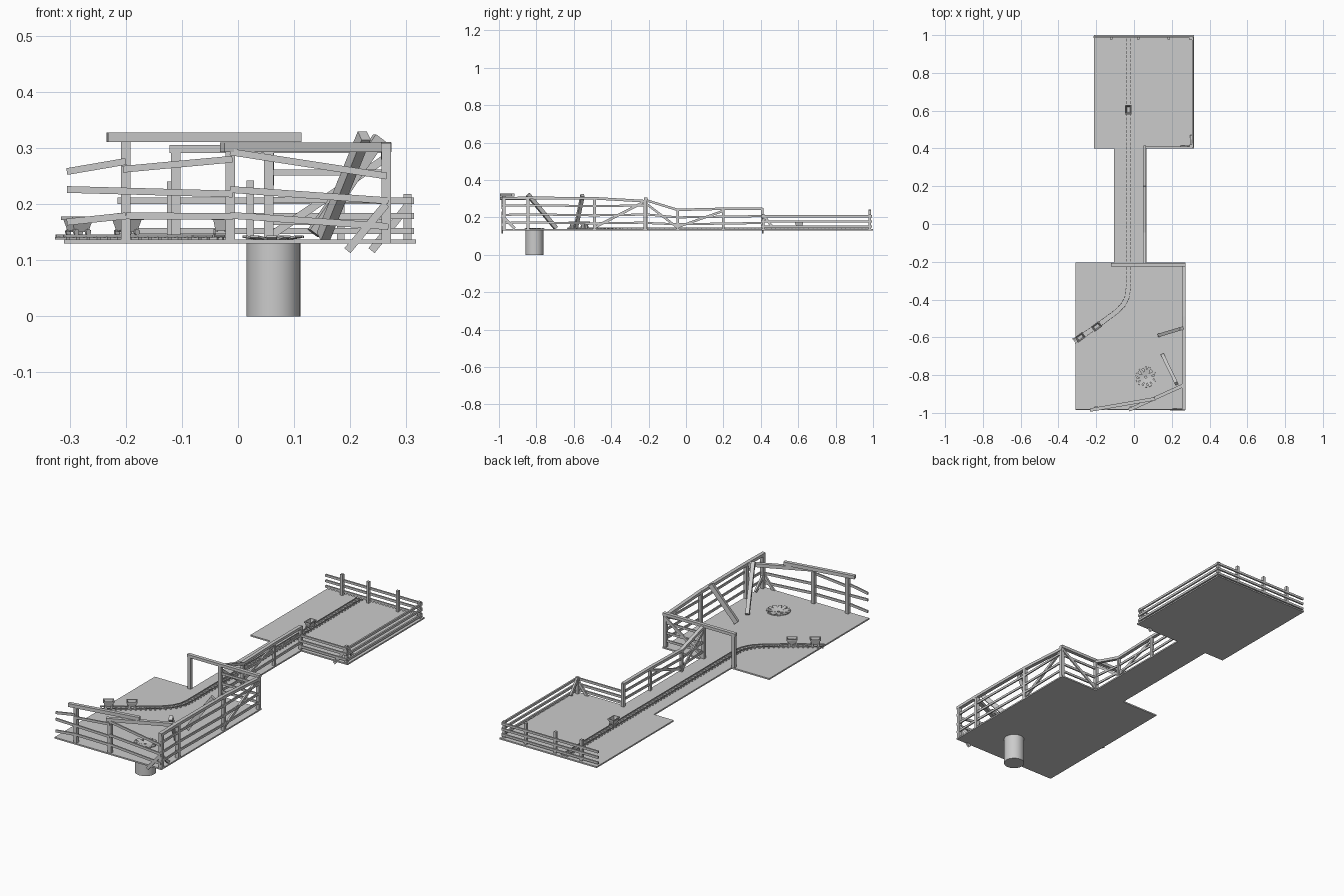
import bpy, bmesh, math, random
from mathutils import Vector, Matrix

if "Cube" in bpy.data.objects:
    bpy.data.objects.remove(bpy.data.objects["Cube"])

random.seed(4)
FLOOR = 0.137


def finish(name, bm):
    bmesh.ops.recalc_face_normals(bm, faces=bm.faces[:])
    me = bpy.data.meshes.new(name)
    bm.to_mesh(me)
    bm.free()
    ob = bpy.data.objects.new(name, me)
    bpy.context.collection.objects.link(ob)
    return ob


def add_beam(bm, a, b, w, h):
    """Box running from a to b, w wide sideways and h deep."""
    a, b = Vector(a), Vector(b)
    d = (b - a).normalized()
    up = Vector((0, 1, 0)) if abs(d.z) > 0.99 else Vector((0, 0, 1))
    side = up.cross(d).normalized()
    up = d.cross(side)
    rot = Matrix((d, side, up)).transposed().to_4x4()
    size = Matrix.Diagonal(((b - a).length, w, h, 1))
    bmesh.ops.create_cube(bm, size=1, matrix=Matrix.Translation((a + b) / 2) @ rot @ size)


def beams(name, pairs, w, h):
    bm = bmesh.new()
    for a, b in pairs:
        add_beam(bm, a, b, w, h)
    return finish(name, bm)


def posts(name, spots, w=0.017):
    beams(name, [((x, y, 0.132), (x, y, z)) for x, y, z in spots], w, w)


def chain(pts):
    return list(zip(pts[:-1], pts[1:]))


# Floor: two platforms joined by a walkway, with a hole over the shaft
outline = [(-0.31, -0.985), (0.272, -0.985), (0.272, -0.205), (0.065, -0.205), (0.065, 0.4),
           (0.317, 0.4), (0.317, 1.0), (-0.213, 1.0), (-0.213, 0.4), (-0.105, 0.4),
           (-0.105, -0.205), (-0.31, -0.205)]
bm = bmesh.new()
face = bm.faces.new([bm.verts.new((x, y, 0.13)) for x, y in outline])
ext = bmesh.ops.extrude_face_region(bm, geom=[face])
bmesh.ops.translate(bm, vec=(0, 0, FLOOR - 0.13),
                    verts=[v for v in ext["geom"] if isinstance(v, bmesh.types.BMVert)])
floor = finish("floor", bm)

HX, HY, HR = 0.063, -0.81, 0.048
bm = bmesh.new()
bmesh.ops.create_cone(bm, cap_ends=True, segments=24, radius1=HR - 0.001, radius2=HR - 0.001,
                      depth=0.1, matrix=Matrix.Translation((HX, HY, 0.135)))
cutter = finish("shaft_cutter", bm)
cutter.hide_render = True
cutter.hide_set(True)
mod = floor.modifiers.new("hole", 'BOOLEAN')
mod.operation = 'DIFFERENCE'
mod.object = cutter

# Shaft: open-topped tube below the front platform
bm = bmesh.new()
bmesh.ops.create_cone(bm, cap_ends=True, segments=24, radius1=HR, radius2=HR, depth=0.133,
                      matrix=Matrix.Translation((HX, HY, 0.0665)))
bmesh.ops.delete(bm, geom=[f for f in bm.faces if f.normal.z > 0.9], context='FACES')
shaft = finish("shaft", bm)
for p in shaft.data.polygons:
    p.use_smooth = len(p.vertices) == 4

# Broken boards fanned over the shaft
bm = bmesh.new()
N = 11
for i in range(N):
    a = 2 * math.pi * i / N + random.uniform(-0.1, 0.1)
    inner = random.uniform(0.004, 0.014)
    dx, dy = math.cos(a), math.sin(a)
    add_beam(bm, (HX + dx * inner, HY + dy * inner, 0.135),
             (HX + dx * 0.054, HY + dy * 0.054, 0.142), random.uniform(0.013, 0.021), 0.004)
finish("shaft_cover_boards", bm)

# Front fence: three posts, sagging rails, two loose top beams
FY = -0.982
posts("front_posts", [(-0.2, FY + 0.008, 0.312), (-0.014, FY + 0.008, 0.293), (0.264, FY + 0.008, 0.295)])
rows = [((-0.305, 0.258), (-0.2, 0.276)), ((-0.205, 0.262), (-0.01, 0.28)),
        ((-0.014, 0.293), (0.265, 0.25)), ((-0.305, 0.226), (-0.01, 0.218)),
        ((-0.014, 0.226), (0.268, 0.206)), ((-0.305, 0.168), (-0.2, 0.179)),
        ((-0.2, 0.179), (-0.01, 0.178)), ((-0.014, 0.18), (0.268, 0.16))]
beams("front_rails", [((x0, FY, z0), (x1, FY, z1)) for (x0, z0), (x1, z1) in rows], 0.007, 0.012)
beams("front_top_beams", [((-0.233, -0.985, 0.319), (0.112, -0.925, 0.319)),
                          ((-0.028, -0.985, 0.301), (0.27, -0.85, 0.301))], 0.018, 0.017)

# Right fence of the front platform
SX = 0.264
posts("right_posts", [(SX, -0.845, 0.3), (SX, -0.49, 0.295), (SX, -0.218, 0.285)])
beams("right_top_rail", chain([(SX, -0.985, 0.302), (SX, -0.845, 0.304), (SX, -0.49, 0.302),
                               (SX, -0.21, 0.286)]), 0.018, 0.014)
side = []
for z in (0.262, 0.213, 0.17):
    side += chain([(SX + 0.005, y, z + dz) for y, dz in
                   ((-0.985, 0), (-0.845, 0.003), (-0.49, -0.002), (-0.21, 0.002))])
beams("right_rails", side, 0.006, 0.011)
beams("corner_braces", [((SX, FY, 0.2), (0.195, FY, 0.117)),
                        ((SX - 0.002, -0.975, 0.2), (SX - 0.002, -0.915, 0.14)),
                        ((SX - 0.002, -0.495, 0.143), (SX - 0.002, -0.23, 0.28)),
                        ((0.305, 0.41, 0.2), (0.238, 0.41, 0.117)),
                        ((0.302, 0.415, 0.21), (0.302, 0.465, 0.145))], 0.009, 0.014)
beams("leaning_planks", [((0.225, -0.845, 0.322), (0.152, -0.695, 0.142)),
                         ((0.252, -0.553, 0.318), (0.135, -0.588, 0.148))], 0.018, 0.022)

# Gateway and short fence where the platform meets the walkway
GY = -0.215
posts("gate_posts", [(-0.111, GY, 0.293), (0.055, GY, 0.293)])
beams("gate_beam", [((-0.122, GY, 0.298), (0.272, GY, 0.298))], 0.018, 0.014)
beams("gate_fence_rails", [((0.055, GY, z), (0.27, GY, z)) for z in (0.256, 0.207, 0.168)], 0.007, 0.011)
beams("gate_fence_brace", [((0.06, GY + 0.004, 0.145), (0.26, GY + 0.004, 0.28))], 0.007, 0.014)

# Walkway fence
WX = 0.056
posts("walkway_posts", [(WX, -0.045, 0.238), (WX, 0.2, 0.245), (WX, 0.408, 0.25)], 0.014)
beams("walkway_top_rail", chain([(WX, -0.215, 0.292), (WX, -0.045, 0.24), (WX, 0.2, 0.246),
                                 (WX, 0.41, 0.246)]), 0.017, 0.013)
beams("walkway_rails", chain([(WX, -0.215, 0.216), (WX, -0.045, 0.2), (WX, 0.41, 0.207)])
      + chain([(WX, -0.215, 0.17), (WX, -0.045, 0.163), (WX, 0.41, 0.17)]), 0.006, 0.011)
beams("walkway_braces", [((WX - 0.002, -0.215, 0.275), (WX - 0.002, -0.045, 0.145)),
                         ((WX - 0.002, -0.04, 0.15), (WX - 0.002, 0.2, 0.235))], 0.007, 0.012)

# Back platform fence: three low rails round three sides
BX, BY = 0.31, 0.99
rails = []
for z in (0.206, 0.179, 0.152):
    rails += chain([(WX, 0.405, z), (BX, 0.405, z), (BX, BY, z), (-0.215, BY, z)])
beams("back_rails", rails, 0.008, 0.011)
posts("back_posts", [(-0.12, BY - 0.007, 0.24), (0.022, BY - 0.007, 0.242), (0.183, BY - 0.007, 0.24)], 0.013)
posts("back_corner_posts", [(0.302, 0.413, 0.218), (0.302, BY - 0.008, 0.218)], 0.014)

# Track: resample the path evenly, then lay ties and two rails
path = [Vector(p) for p in ((-0.03, 0.985), (-0.03, -0.34), (-0.036, -0.385), (-0.055, -0.425),
                            (-0.09, -0.462), (-0.2, -0.543), (-0.318, -0.622))]
bm = bmesh.new()
step, carry = 0.022, 0.0
for a, b in chain(path):
    d = (b - a).normalized()
    n = Vector((-d.y, d.x))
    t = carry
    while t < (b - a).length:
        p = a + d * t
        add_beam(bm, (*(p - n * 0.018), 0.139), (*(p + n * 0.018), 0.139), 0.007, 0.004)
        t += step
    carry = t - (b - a).length
    for s in (-0.012, 0.012):
        add_beam(bm, (*(a + n * s), 0.143), (*(b + n * s), 0.143), 0.003, 0.005)
finish("track", bm)


# Ore carts: tapered open tub, rim and four wheels
def cart(name, x, y, angle):
    m = Matrix.Translation((x, y, 0)) @ Matrix.Rotation(angle, 4, 'Z')
    bm = bmesh.new()
    loops = []
    for l, w, z in ((0.016, 0.010, 0.152), (0.022, 0.014, 0.172), (0.025, 0.017, 0.172),
                    (0.025, 0.017, 0.178), (0.021, 0.013, 0.178), (0.014, 0.008, 0.156)):
        loops.append([bm.verts.new((sx * l, sy * w, z))
                      for sx, sy in ((-1, -1), (1, -1), (1, 1), (-1, 1))])
    for lo, hi in chain(loops):
        for i in range(4):
            bm.faces.new((lo[i], lo[(i + 1) % 4], hi[(i + 1) % 4], hi[i]))
    bm.faces.new(loops[0])
    bm.faces.new(loops[-1])
    for sy in (-1, 1):
        add_beam(bm, (-0.021, sy * 0.008, 0.152), (0.021, sy * 0.008, 0.152), 0.004, 0.004)
        for sx in (-1, 1):
            bmesh.ops.create_cone(bm, cap_ends=True, segments=10, radius1=0.0055, radius2=0.0055,
                                  depth=0.004, matrix=Matrix.Translation((sx * 0.013, sy * 0.012, 0.150))
                                  @ Matrix.Rotation(math.pi / 2, 4, 'X'))
    bmesh.ops.transform(bm, matrix=m, verts=bm.verts[:])
    finish(name, bm)


bend = math.atan2(0.081, 0.11)
cart("cart_outer", -0.285, -0.6, bend)
cart("cart_inner", -0.198, -0.543, bend)
cart("cart_back", -0.03, 0.605, math.pi / 2)
